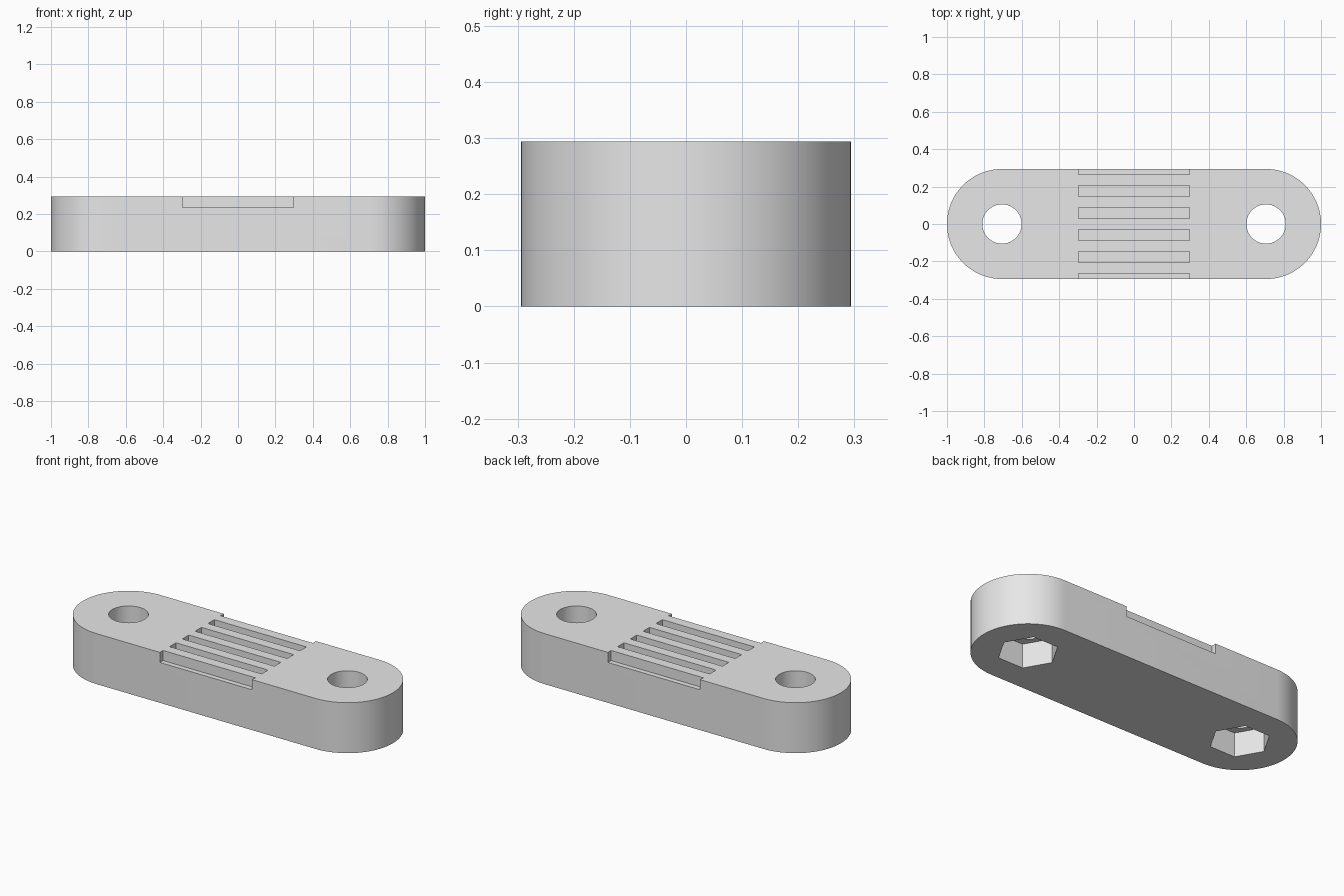
import bpy
import bmesh
from math import cos, sin, pi, radians

cube = bpy.data.objects.get("Cube")
if cube:
    bpy.data.objects.remove(cube, do_unlink=True)

UNIT = 2 / 34                 # one design unit
HEIGHT = 5 * UNIT
RADIUS = 5 * UNIT             # rounded end radius
HOLE_X = 12 * UNIT            # bolt hole offset
SLOT_HALF = 0.297
NUT_DEPTH = 0.14

grey = bpy.data.materials.new("plain grey")
grey.use_nodes = True
grey.diffuse_color = (0.8, 0.8, 0.8, 1)
grey.node_tree.nodes["Principled BSDF"].inputs["Base Color"].default_value = (0.8, 0.8, 0.8, 1)


def arc(cx, r, start, end, steps, closed=False):
    count = steps if closed else steps + 1
    return [(cx + r * cos(start + (end - start) * i / steps),
             r * sin(start + (end - start) * i / steps)) for i in range(count)]


def prism(name, outline, z0, z1):
    """Extrude a flat outline from z0 to z1."""
    bm = bmesh.new()
    face = bm.faces.new([bm.verts.new((x, y, z0)) for x, y in outline])
    top = bmesh.ops.extrude_face_region(bm, geom=[face])["geom"]
    moved = [v for v in top if isinstance(v, bmesh.types.BMVert)]
    bmesh.ops.translate(bm, verts=moved, vec=(0, 0, z1 - z0))
    bmesh.ops.recalc_face_normals(bm, faces=bm.faces)
    mesh = bpy.data.meshes.new(name)
    bm.to_mesh(mesh)
    bm.free()
    mesh.materials.append(grey)
    obj = bpy.data.objects.new(name, mesh)
    bpy.context.collection.objects.link(obj)
    return obj


def cut(body, cutter):
    cutter.hide_render = True
    mod = body.modifiers.new("cut", 'BOOLEAN')
    mod.operation = 'DIFFERENCE'
    mod.solver = 'EXACT'
    mod.object = cutter
    bpy.context.view_layer.objects.active = body
    bpy.ops.object.modifier_apply(modifier=mod.name)
    bpy.data.objects.remove(cutter, do_unlink=True)


# Rounded bar
outline = (arc(HOLE_X, RADIUS, -pi / 2, pi / 2, 40)
           + arc(-HOLE_X, RADIUS, pi / 2, 3 * pi / 2, 40))
body = prism("clamp_bar", outline, 0, HEIGHT)

# Bolt holes with hexagonal nut pockets underneath
for x in (-HOLE_X, HOLE_X):
    cut(body, prism("bolt_hole_cutter", arc(x, 0.105, 0, 2 * pi, 64, True), -0.1, HEIGHT + 0.1))
    cut(body, prism("nut_pocket_cutter", arc(x, 0.16, 0, 2 * pi, 6, True), -0.1, NUT_DEPTH))

# Grip grooves across the top, the outer two open at the edges
for i in range(6):
    y = (2 * i - 5) * UNIT
    low, high = y - UNIT / 2, y + UNIT / 2
    groove = [(-SLOT_HALF, low), (SLOT_HALF, low), (SLOT_HALF, high), (-SLOT_HALF, high)]
    cut(body, prism("groove_cutter", groove, HEIGHT - UNIT, HEIGHT + 0.1))

# Smooth curved walls, sharp edges elsewhere
bpy.ops.object.select_all(action='DESELECT')
body.select_set(True)
bpy.context.view_layer.objects.active = body
bpy.ops.object.shade_smooth_by_angle(angle=radians(30))
